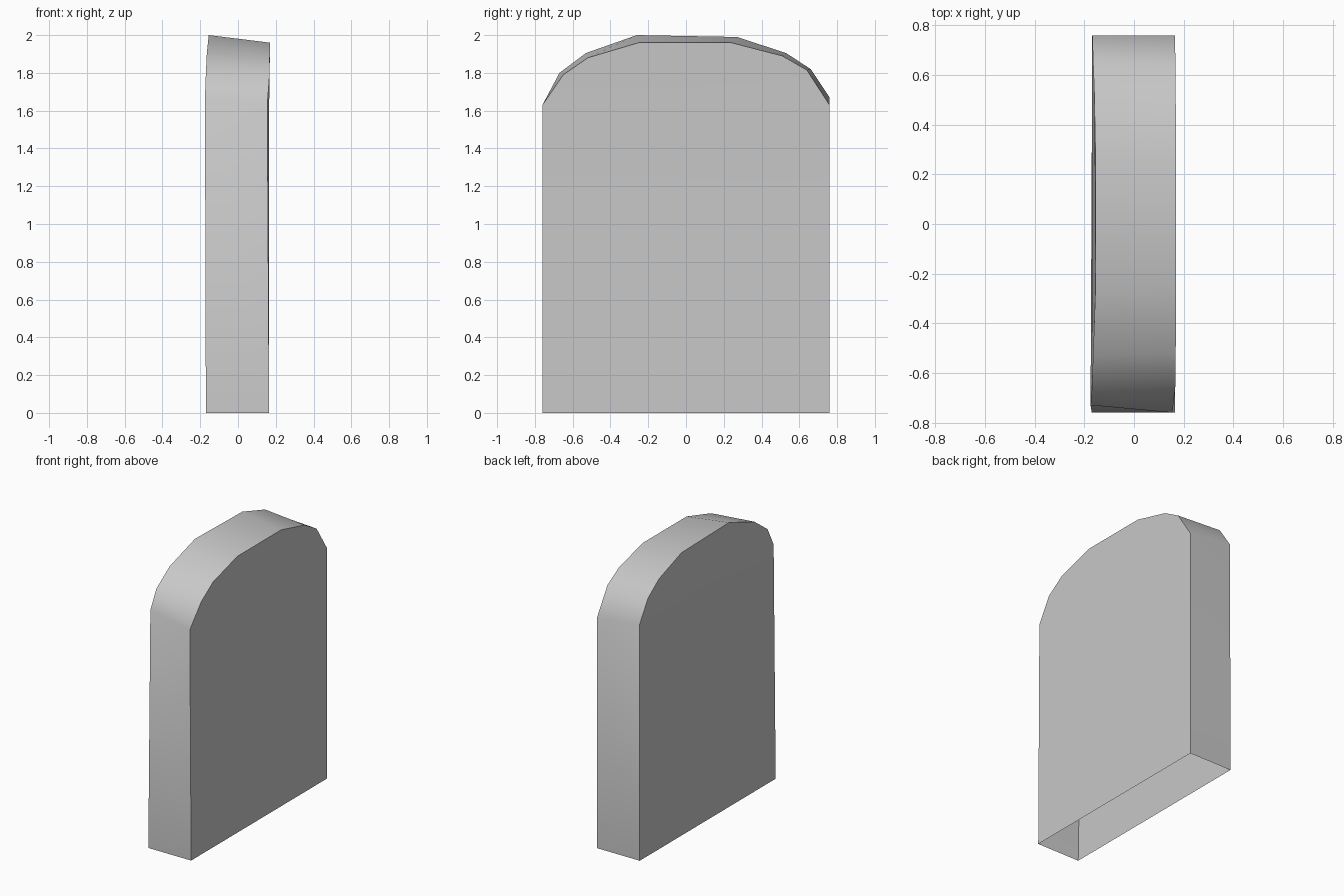
import bpy
import bmesh

cube = bpy.data.objects.get("Cube")
if cube:
    bpy.data.objects.remove(cube, do_unlink=True)

# Stone material
stone = bpy.data.materials.new("stone_grey")
stone.use_nodes = True
GREY = (0.58, 0.58, 0.58, 1.0)
stone.diffuse_color = GREY
stone.node_tree.nodes["Principled BSDF"].inputs["Base Color"].default_value = GREY

# Arch outlines of the two broad faces as (x, y, z), from shoulder to shoulder
right_arch = [(0.155, -0.76, 1.63), (0.167, -0.65, 1.79), (0.168, -0.52, 1.88),
              (0.17, -0.25, 1.96), (0.17, 0.24, 1.96), (0.168, 0.51, 1.89),
              (0.167, 0.64, 1.815), (0.165, 0.76, 1.63)]
left_arch = [(-0.175, -0.73, 1.67), (-0.17, -0.67, 1.80), (-0.165, -0.53, 1.905),
             (-0.155, -0.26, 2.0), (-0.155, 0.27, 1.99), (-0.16, 0.53, 1.905),
             (-0.165, 0.66, 1.82), (-0.168, 0.76, 1.67)]

bm = bmesh.new()


def outline(x, arch):
    """Closed-off outline: front foot, arch, back foot."""
    points = [(x, -0.76, 0.0), *arch, (x, 0.76, 0.0)]
    return [bm.verts.new(p) for p in points]


right = outline(0.165, right_arch)
left = outline(-0.17, left_arch)

# Broad faces, each a tall panel below a rounded head
for ring in (right, left):
    bm.faces.new((ring[0], ring[1], ring[-2], ring[-1]))
    bm.faces.new(ring[1:-1])

# Rim joining both outlines; the underside stays open
for i in range(len(right) - 1):
    bm.faces.new((right[i], right[i + 1], left[i + 1], left[i]))

bmesh.ops.recalc_face_normals(bm, faces=bm.faces[:])
mesh = bpy.data.meshes.new("stone_slab")
bm.to_mesh(mesh)
bm.free()
mesh.materials.append(stone)

slab = bpy.data.objects.new("stone_slab", mesh)
bpy.context.collection.objects.link(slab)

# Soft rim, crisp borders
bpy.ops.object.select_all(action="DESELECT")
slab.select_set(True)
bpy.context.view_layer.objects.active = slab
bpy.ops.object.shade_smooth_by_angle(angle=0.7)
